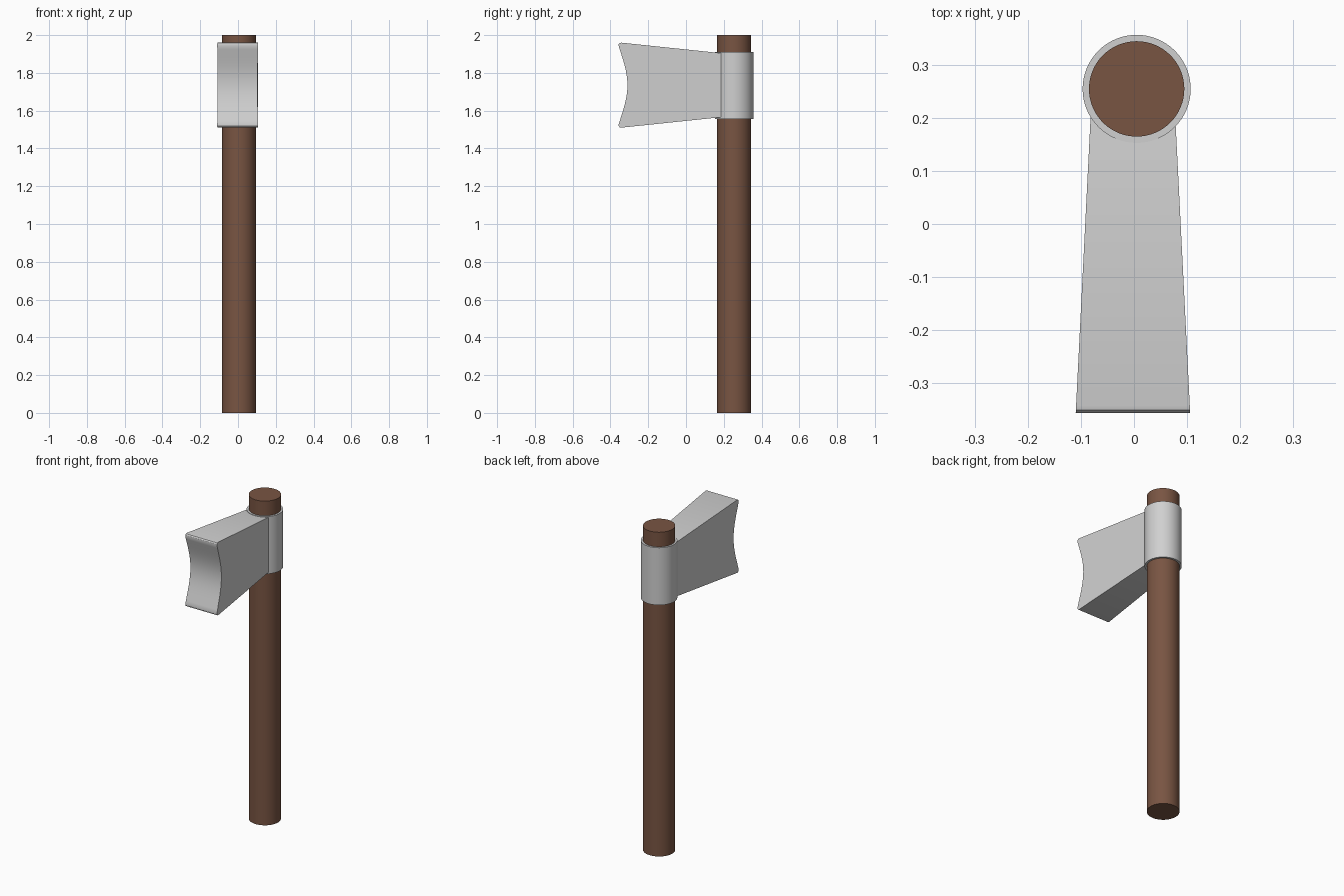
import bpy, bmesh, math
from mathutils import Vector
from mathutils.geometry import interpolate_bezier

cube = bpy.data.objects.get("Cube")
if cube:
    bpy.data.objects.remove(cube, do_unlink=True)


def material(name, rgb):
    m = bpy.data.materials.new(name)
    m.use_nodes = True
    colour = (*rgb, 1)
    m.diffuse_color = colour
    m.node_tree.nodes["Principled BSDF"].inputs["Base Color"].default_value = colour
    return m


def smooth(ob, mat):
    ob.data.materials.append(mat)
    bpy.ops.object.select_all(action="DESELECT")
    ob.select_set(True)
    bpy.context.view_layer.objects.active = ob
    bpy.ops.object.shade_smooth_by_angle(angle=math.radians(30))


wood = material("brown wood", (0.19, 0.09, 0.055))
steel = material("light steel", (0.63, 0.63, 0.63))
AXIS_X, AXIS_Y = 0.005, 0.255


def rod(name, radius, bottom, top, mat):
    bpy.ops.mesh.primitive_cylinder_add(
        vertices=64, radius=radius, depth=top - bottom,
        location=(AXIS_X, AXIS_Y, (bottom + top) / 2))
    ob = bpy.context.object
    ob.name = name
    smooth(ob, mat)


# Handle and the socket wrapped around it
rod("handle", 0.09, 0, 2, wood)
rod("socket", 0.102, 1.556, 1.91, steel)

# Blade: upper half of the side profile, mirrored about the mid height
MID = 1.735
BACK, FRONT = 0.22, -0.357
edge = interpolate_bezier(Vector((FRONT, 0.21)), Vector((-0.335, 0.135)),
                          Vector((-0.31, 0.075)), Vector((-0.31, 0)), 12)
upper = [Vector((BACK, 0.166)), Vector((-0.343, 0.225)),
         Vector((-0.351, 0.223)), Vector((-0.356, 0.217))]
upper += [p.to_2d() for p in edge]
profile = upper + [Vector((p.x, -p.y)) for p in reversed(upper[:-1])]


def half_width(y):
    t = (BACK - y) / (BACK - FRONT)
    return 0.079 + 0.029 * t


bm = bmesh.new()
sides = [[bm.verts.new((s * half_width(p.x) - 0.002, p.x, MID + p.y)) for p in profile]
         for s in (-1, 1)]
left, right = sides
bm.faces.new(left)
bm.faces.new(right[::-1])
for i in range(len(profile)):
    j = (i + 1) % len(profile)
    bm.faces.new((left[j], left[i], right[i], right[j]))
bmesh.ops.recalc_face_normals(bm, faces=bm.faces)
mesh = bpy.data.meshes.new("blade")
bm.to_mesh(mesh)
bm.free()
blade = bpy.data.objects.new("blade", mesh)
bpy.context.collection.objects.link(blade)
smooth(blade, steel)
